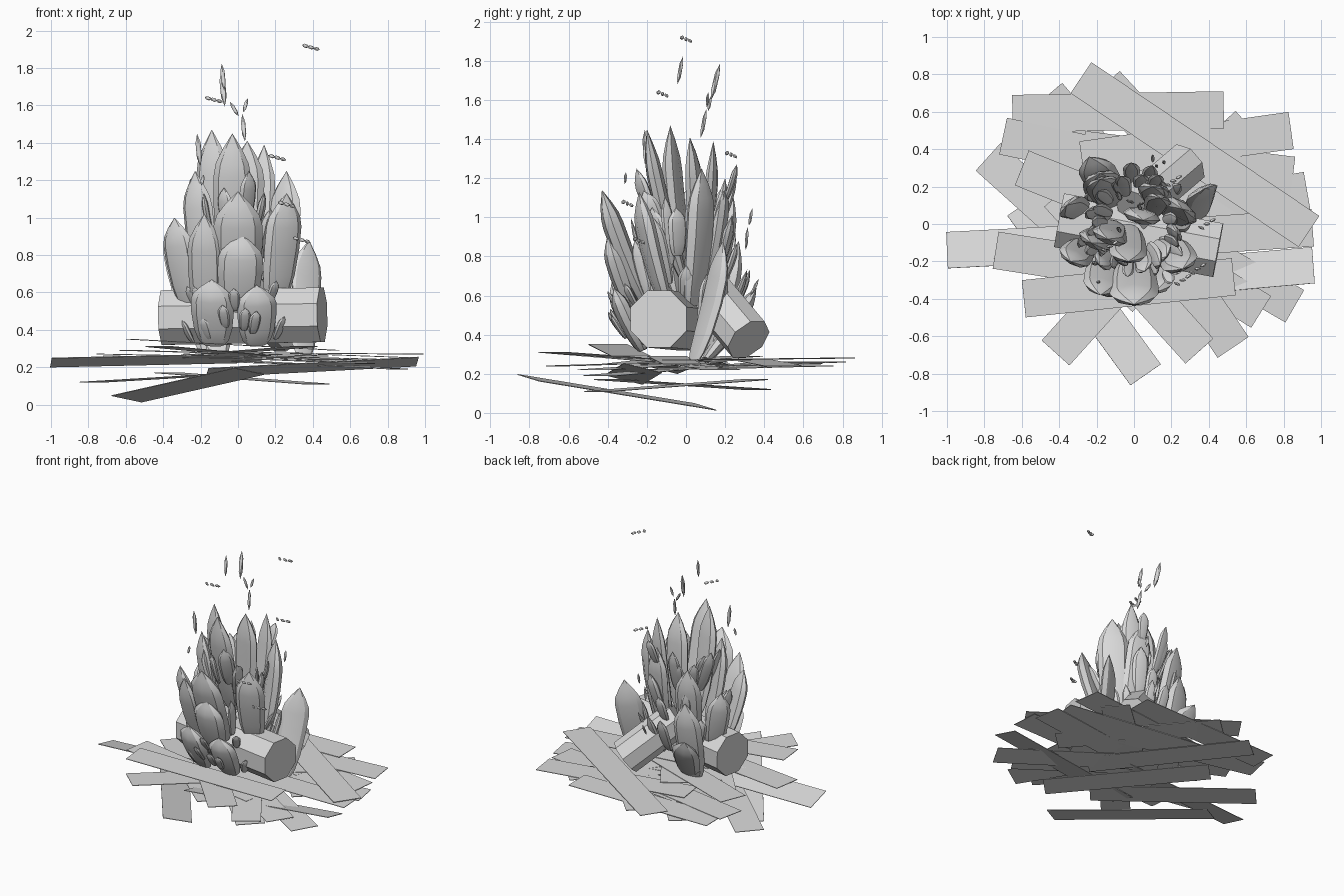
import bpy
import bmesh
import math
import random
from mathutils import Vector, Matrix

random.seed(4)
cube = bpy.data.objects.get("Cube")
if cube:
    bpy.data.objects.remove(cube)

# One plain grey for everything
grey = bpy.data.materials.new("light_grey")
grey.use_nodes = True
colour = (0.7, 0.7, 0.7, 1)
grey.diffuse_color = colour
grey.node_tree.nodes["Principled BSDF"].inputs["Base Color"].default_value = colour

UP = Vector((0, 0, 1))


def finish(name, bm, smooth=False):
    """Turn a bmesh into a named object in the scene."""
    bmesh.ops.recalc_face_normals(bm, faces=bm.faces)
    mesh = bpy.data.meshes.new(name)
    bm.to_mesh(mesh)
    bm.free()
    mesh.materials.append(grey)
    obj = bpy.data.objects.new(name, mesh)
    bpy.context.collection.objects.link(obj)
    if smooth:
        bpy.ops.object.select_all(action="DESELECT")
        obj.select_set(True)
        bpy.context.view_layer.objects.active = obj
        bpy.ops.object.shade_smooth_by_angle(angle=math.radians(25))
    return obj


def frame(along, facing):
    """Matrix whose z runs along a direction and whose y points to a facing."""
    z = along.normalized()
    x = facing.cross(z).normalized()
    y = z.cross(x)
    return Matrix((x, y, z)).transposed().to_4x4()


def log(name, start, end, radius, sides=8):
    start, end = Vector(start), Vector(end)
    bm = bmesh.new()
    turn = Matrix.Rotation(math.pi / sides, 4, "Z")
    place = Matrix.Translation((start + end) / 2) @ frame(end - start, UP) @ turn
    bmesh.ops.create_cone(bm, cap_ends=True, segments=sides, radius1=radius,
                          radius2=radius, depth=(end - start).length, matrix=place)
    return finish(name, bm)


def plank(name, x, y, heading, z_outer, z_inner, roll=0, length=1.13):
    """Thin board from its outer end inwards along a heading in degrees."""
    width, thick = 0.2, 0.004
    a = math.radians(heading)
    outer = Vector((x, y, z_outer))
    flat = Vector((math.cos(a), math.sin(a), 0)) * length
    along = flat + UP * (z_inner - z_outer)
    bm = bmesh.new()
    spin = Matrix.Rotation(math.radians(roll), 4, "Z")
    size = Matrix.Diagonal((width, thick, length, 1))
    place = Matrix.Translation(outer + along / 2) @ frame(along, UP) @ spin @ size
    bmesh.ops.create_cube(bm, size=1, matrix=place)
    return finish(name, bm)


# Flame outline: height fraction and width fraction
OUTLINE = [(0, 0.5), (0.08, 0.72), (0.25, 0.9), (0.5, 1), (0.7, 1),
           (0.79, 0.88), (0.89, 0.52)]


def flame(name, base, tip, width, facing, thick=0.42, bow=0.1):
    """Flattened faceted blade with near-parallel sides and a pointed end."""
    base, tip = Vector(base), Vector(tip)
    along = tip - base
    length = along.length
    place = Matrix.Translation(base) @ frame(along, facing)
    bm = bmesh.new()
    rings = []
    for t, w in OUTLINE:
        ring = []
        for k in range(8):
            a = math.tau * k / 8
            co = Vector((math.cos(a) * w * width / 2,
                         math.sin(a) * w * width * thick / 2
                         + bow * length * t * (1 - t),
                         t * length))
            ring.append(bm.verts.new(place @ co))
        rings.append(ring)
    for low, high in zip(rings, rings[1:]):
        for k in range(8):
            n = (k + 1) % 8
            bm.faces.new((low[k], low[n], high[n], high[k]))
    bm.faces.new(rings[0][::-1])
    point = bm.verts.new(tip)
    for k in range(8):
        bm.faces.new((rings[-1][k], rings[-1][(k + 1) % 8], point))
    return finish(name, bm, smooth=True)


def ember(name, x, y, z, length, lean=(0, 0, 1)):
    """Small faceted sliver floating above the fire."""
    bm = bmesh.new()
    thin = max(0.011, length * 0.09)
    place = (Matrix.Translation((x, y, z)) @ frame(Vector(lean), Vector((0.3, 1, 0.2)))
             @ Matrix.Diagonal((thin, thin * 0.8, length / 2, 1)))
    bmesh.ops.create_icosphere(bm, subdivisions=1, radius=1, matrix=place)
    return finish(name, bm)


# Logs
log("long_log", (-0.4, 0.02, 0.465), (0.45, -0.14, 0.48), 0.158)
log("leaning_log", (0.28, 0.32, 0.375), (0.0, 0.08, 0.66), 0.125)

# Scattered planks: outer end x, y, heading, outer height, inner height, roll, length
planks = [
    (-1, -0.14, 3, 0.225, 0.25, -14), (-0.65, 0.59, 1, 0.25, 0.26),
    (-0.15, 0.75, -47, 0.26, 0.23), (0.935, -0.04, 146, 0.27, 0.28, 0, 1.47),
    (0.84, 0.5, 188, 0.24, 0.27), (0.85, 0.26, 173, 0.23, 0.25),
    (0.925, 0.18, 190, 0.22, 0.26), (0.955, -0.02, 184, 0.25, 0.29),
    (0.96, -0.22, 185, 0.23, 0.17, 14), (0.86, -0.44, 150, 0.19, 0.24),
    (0.68, -0.47, 148, 0.22, 0.26), (0.42, -0.45, 135, 0.11, 0.17),
    (0.53, -0.66, 124, 0.24, 0.27), (0.35, -0.68, 132, 0.31, 0.25),
    (-0.42, -0.69, 48, 0.31, 0.24), (-0.59, -0.4, 6, 0.35, 0.29),
    (-0.74, -0.14, -9, 0.27, 0.25), (-0.78, 0.36, -42, 0.12, 0.17),
    (-0.7, 0.47, -12, 0.26, 0.24), (-0.6, 0.3, -22, 0.29, 0.26),
    (-0.46, 0.69, -50, 0.24, 0.22), (0.61, 0.53, 222, 0.24, 0.25),
    (0.065, -0.81, 126, 0.18, 0.03, 10),
]
for i, p in enumerate(planks):
    plank(f"plank_{i}", *p)

# Large flames: base, tip, width
front_flames = [
    ((-0.13, -0.22, 0.32), (-0.14, -0.38, 0.67), 0.23),
    ((0.1, -0.22, 0.32), (0.1, -0.37, 0.64), 0.21),
    ((0.0, -0.26, 0.5), (0.02, -0.4, 0.91), 0.24),
    ((0.0, -0.2, 0.55), (0.0, -0.43, 1.14), 0.26),
    ((-0.16, -0.16, 0.4), (-0.18, -0.38, 1.02), 0.19),
    ((0.2, -0.1, 0.55), (0.26, -0.24, 1.13), 0.2),
    ((-0.26, -0.1, 0.52), (-0.34, -0.2, 1.0), 0.18),
]
back_flames = [
    ((-0.03, -0.02, 0.7), (-0.03, -0.2, 1.45), 0.2),
    ((-0.1, 0.0, 0.7), (-0.14, -0.08, 1.47), 0.19),
    ((-0.16, -0.04, 0.6), (-0.23, -0.1, 1.25), 0.18),
    ((0.02, 0.04, 0.7), (0.05, 0.02, 1.41), 0.2),
    ((0.1, 0.06, 0.65), (0.14, 0.14, 1.39), 0.14),
    ((0.2, 0.03, 0.55), (0.26, 0.08, 1.25), 0.21),
    ((0.12, 0.1, 0.6), (0.1, 0.2, 1.2), 0.18),
    ((-0.12, 0.1, 0.5), (-0.18, 0.24, 1.12), 0.19),
    ((-0.27, 0.06, 0.5), (-0.36, 0.1, 0.94), 0.16),
    ((-0.16, 0.12, 0.28), (-0.18, 0.27, 0.88), 0.2),
    ((-0.1, 0.1, 0.27), (-0.24, 0.36, 0.64), 0.2),
    ((0.1, 0.2, 1.08), (0.13, 0.26, 1.27), 0.08),
]
for label, group in (("front_flame", front_flames), ("back_flame", back_flames)):
    for i, (base, tip, width) in enumerate(group):
        facing = Vector((tip[0] * 0.5, tip[1] + math.copysign(0.1, tip[1]), 0.02))
        flame(f"{label}_{i}", base, tip, width, facing, bow=0.09)

# Broad flame standing apart on the left, flat towards the front
flame("left_flame", (0.35, 0.04, 0.27), (0.38, 0.19, 0.88), 0.19,
      Vector((-0.5, 1, 0)), thick=0.35, bow=0.15)

# Small tongues filling the bundle, fanning outwards as they rise
for i in range(34):
    a = i * 2.4
    out = Vector((math.cos(a), math.sin(a), 0))
    low = random.uniform(0.4, 0.95)
    spread = 0.27 - 0.17 * max(0, low - 0.5)
    base = out * spread * random.uniform(0.65, 0.9) + UP * low
    tip = out * (spread + random.uniform(0.02, 0.07)) + UP * (low + random.uniform(0.2, 0.36))
    facing = out + Vector((0, random.uniform(0, 0.8), 0.05))
    flame(f"small_flame_{i}", base, tip, random.uniform(0.06, 0.12), facing)

# Sparks curling around the foot of the fire
for i in range(14):
    a = math.radians(200 + i * 11)
    out = Vector((math.cos(a) * 0.3, math.sin(a) * 0.36 - 0.02, 0))
    base = out * 0.85 + UP * random.uniform(0.33, 0.55)
    flame(f"foot_flame_{i}", base, out * 1.06 + UP * (base.z + 0.12), 0.06, out)

# Floating embers: long slivers, then short trails
slivers = [
    (-0.08, -0.03, 1.75, 0.15, (-0.1, 0.2, 1)), (-0.08, 0.15, 1.69, 0.2, (-0.1, 0.25, 1)),
    (-0.02, 0.12, 1.58, 0.09, (-0.6, 0.2, 1)), (0.04, 0.11, 1.6, 0.08, (0.3, 0.1, 1)),
    (0.03, 0.09, 1.48, 0.15, (-0.1, 0.2, 1)), (-0.21, -0.21, 1.36, 0.18, (-0.1, 0, 1)),
    (-0.19, -0.31, 1.2, 0.06, (0.2, 0.1, 1)), (0.16, 0.33, 1.0, 0.09, (0, 0.2, 1)),
    (0.12, 0.31, 0.89, 0.12, (0, 0.1, 1)), (0.1, 0.35, 0.64, 0.1, (0, 0.5, 1)),
]
for i, s in enumerate(slivers):
    ember(f"ember_sliver_{i}", *s)
trails = [(0.39, 0, 1.91), (-0.13, -0.12, 1.63), (0.21, 0.23, 1.32),
          (0.34, -0.24, 0.88), (0.26, -0.3, 1.07)]
for i, (x, y, z) in enumerate(trails):
    for step in (-1, 0, 1):
        ember(f"ember_trail_{i}_{step + 1}", x + step * 0.03, y + step * 0.02,
              z - 0.008 * step, 0.04, (1, step * 0.5, -0.3))
